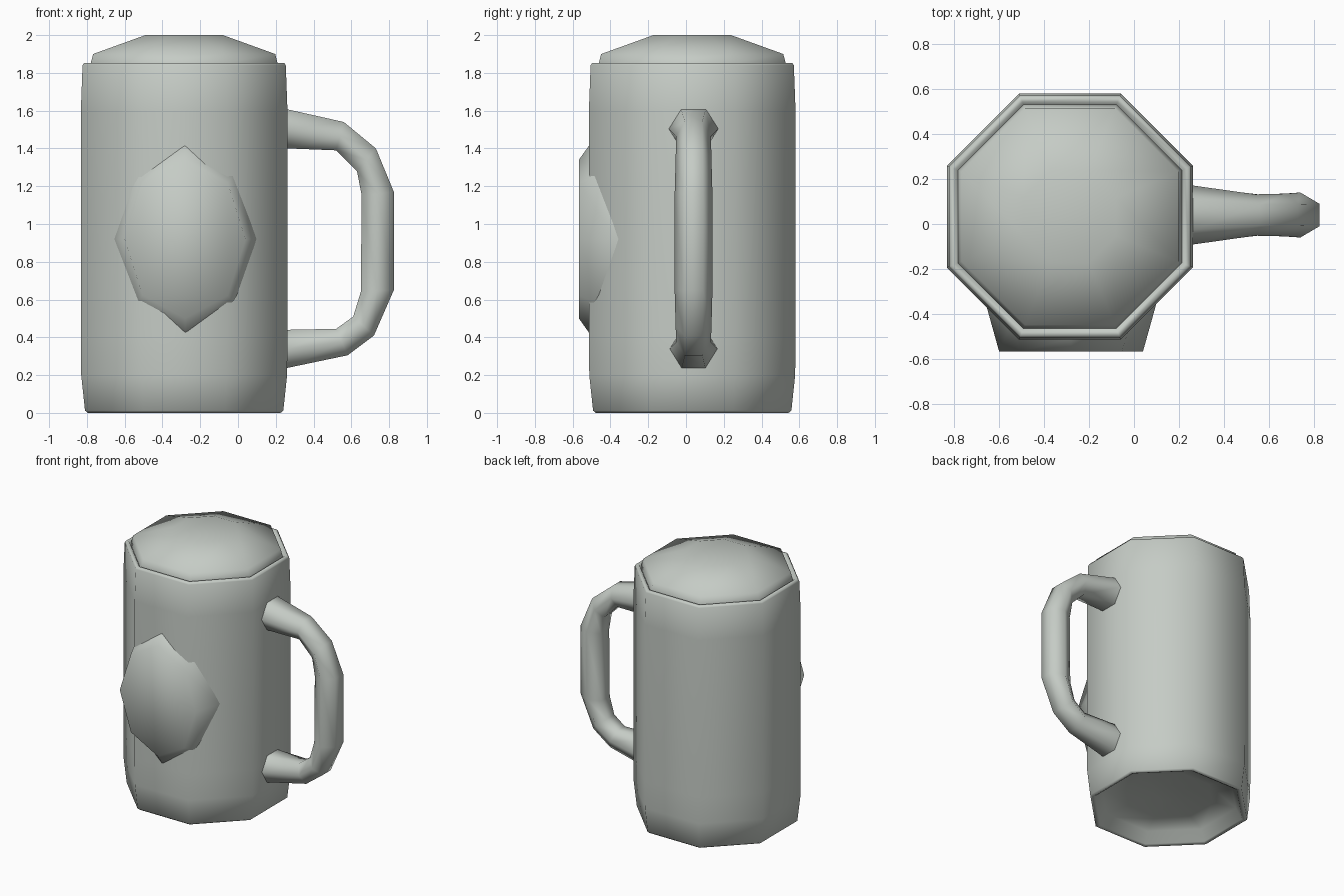
import bpy, bmesh, math
from mathutils import Vector

if "Cube" in bpy.data.objects:
    bpy.data.objects.remove(bpy.data.objects["Cube"])

CX, CY = -0.285, 0.033
SIDES = 8

mat = bpy.data.materials.new("pale grey green")
mat.use_nodes = True
COLOUR = (0.56, 0.60, 0.56, 1)
mat.diffuse_color = COLOUR
mat.node_tree.nodes["Principled BSDF"].inputs["Base Color"].default_value = COLOUR


def loft(name, rings, angle=75):
    """Skin a list of equal-length closed rings and cap both ends."""
    bm = bmesh.new()
    rows = [[bm.verts.new(p) for p in ring] for ring in rings]
    for a, b in zip(rows, rows[1:]):
        n = len(a)
        for i in range(n):
            j = (i + 1) % n
            bm.faces.new((a[i], a[j], b[j], b[i]))
    bm.faces.new(rows[0][::-1])
    bm.faces.new(rows[-1])
    bmesh.ops.recalc_face_normals(bm, faces=bm.faces)
    mesh = bpy.data.meshes.new(name)
    bm.to_mesh(mesh)
    bm.free()
    mesh.materials.append(mat)
    obj = bpy.data.objects.new(name, mesh)
    bpy.context.collection.objects.link(obj)
    bpy.ops.object.select_all(action='DESELECT')
    obj.select_set(True)
    bpy.context.view_layer.objects.active = obj
    bpy.ops.object.shade_smooth_by_angle(angle=math.radians(angle))
    return obj


def octagon(apothem, z):
    r = apothem / math.cos(math.pi / SIDES)
    turns = [math.tau * (i + 0.5) / SIDES for i in range(SIDES)]
    return [Vector((CX + r * math.cos(t), CY + r * math.sin(t), z)) for t in turns]


# Mug body with hollow underside and raised rim
body_profile = [(0.10, 0.13), (0.29, 0.11), (0.45, 0.09), (0.49, 0.01),
                (0.51, 0.0), (0.525, 0.012), (0.545, 0.2), (0.547, 0.4),
                (0.547, 1.6), (0.538, 1.84), (0.53, 1.853), (0.51, 1.853),
                (0.50, 1.83)]
loft("mug_body", [octagon(a, z) for a, z in body_profile])

# Domed top
dome_profile = [(0.50, 1.82), (0.495, 1.85), (0.482, 1.9), (0.205, 2.0)]
loft("domed_top", [octagon(a, z) for a, z in dome_profile])

# Handle: outer x, outer z, inner x, inner z, half width
handle_path = [(0.22, 1.62, 0.22, 1.40, 0.135), (0.27, 1.605, 0.27, 1.40, 0.13),
               (0.56, 1.54, 0.52, 1.39, 0.092), (0.73, 1.40, 0.63, 1.28, 0.095),
               (0.825, 1.17, 0.655, 1.15, 0.1), (0.825, 0.65, 0.65, 0.64, 0.1),
               (0.72, 0.41, 0.61, 0.51, 0.095), (0.58, 0.305, 0.52, 0.445, 0.092),
               (0.27, 0.24, 0.27, 0.44, 0.125), (0.22, 0.23, 0.22, 0.44, 0.13)]


def hexagon(ox, oz, ix, iz, w):
    outer, inner = Vector((ox, 0.04, oz)), Vector((ix, 0.04, iz))
    mid = (outer + inner) / 2
    side = Vector((0, w, 0))
    half = side / 2
    return [outer - half, outer + half, mid + side,
            inner + half, inner - half, mid - side]


loft("handle", [hexagon(*row) for row in handle_path])


# Raised oval plaque on the front, its back wrapping around the body
def plaque_ring(rx, rz, y_mid, y_side):
    ring = []
    for i in range(SIDES):
        c, s = math.cos(math.tau * i / SIDES), math.sin(math.tau * i / SIDES)
        ring.append((CX + 0.005 + rx * c, y_mid + (y_side - y_mid) * c * c,
                     0.92 + rz * s))
    return ring


loft("front_plaque", [plaque_ring(0.39, 0.53, -0.48, -0.30),
                      plaque_ring(0.375, 0.5, -0.51, -0.37),
                      plaque_ring(0.32, 0.42, -0.567, -0.567)], 89)
